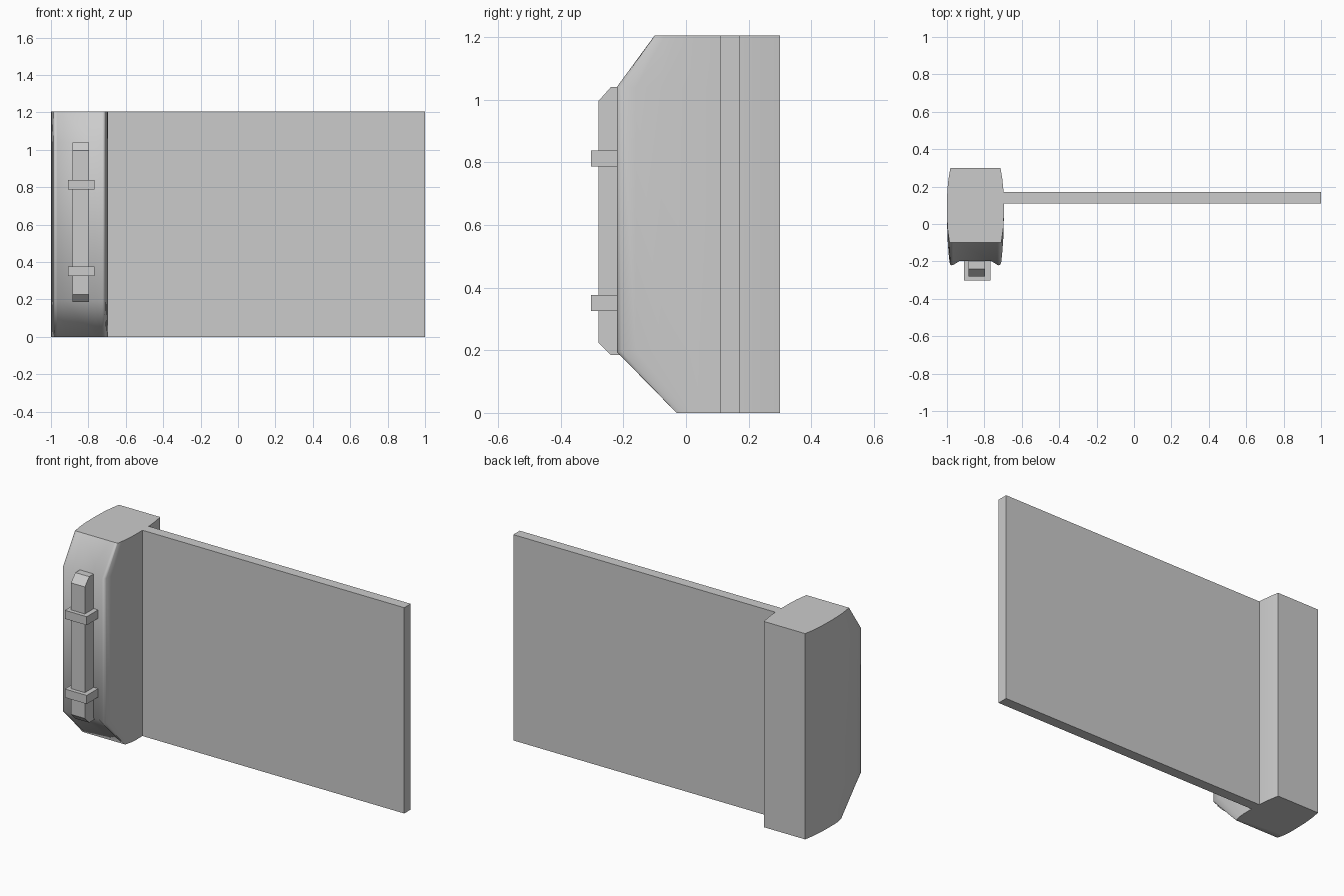
import bpy, bmesh, math

if "Cube" in bpy.data.objects:
    bpy.data.objects.remove(bpy.data.objects["Cube"])

H = 1.205
CX = -0.848          # centre line of the pillar


def make(name, verts, faces, angle=None):
    me = bpy.data.meshes.new(name)
    bm = bmesh.new()
    vs = [bm.verts.new(v) for v in verts]
    for f in faces:
        bm.faces.new([vs[i] for i in f])
    bmesh.ops.recalc_face_normals(bm, faces=bm.faces)
    bm.to_mesh(me)
    bm.free()
    ob = bpy.data.objects.new(name, me)
    bpy.context.collection.objects.link(ob)
    if angle:
        bpy.ops.object.select_all(action='DESELECT')
        ob.select_set(True)
        bpy.context.view_layer.objects.active = ob
        bpy.ops.object.shade_smooth_by_angle(angle=math.radians(angle))
    return ob


def loft(name, rings, angle=None):
    n = len(rings[0])
    faces = [list(range(n))[::-1], [n * (len(rings) - 1) + i for i in range(n)]]
    for r in range(len(rings) - 1):
        for i in range(n):
            j = (i + 1) % n
            faces.append([r * n + i, r * n + j, (r + 1) * n + j, (r + 1) * n + i])
    return make(name, [v for ring in rings for v in ring], faces, angle)


def box(name, x0, x1, y0, y1, z0, z1):
    ring = [(x0, y0), (x1, y0), (x1, y1), (x0, y1)]
    return loft(name, [[(x, y, z) for x, y in ring] for z in (z0, z1)])


# Pillar: half section with bulged side, rounded front ridge and front groove
half = [(0.134, 0.30), (0.144, 0.24), (0.150, 0.18), (0.152, 0.11), (0.152, 0.03),
        (0.149, -0.08), (0.143, -0.16), (0.138, -0.205), (0.134, -0.217),
        (0.126, -0.221), (0.118, -0.219), (0.085, -0.198)]
section = half + [(-x, y) for x, y in reversed(half)]


def pillar_ring(z, front=None):
    # At the ends the front is pulled back to a straight line
    ring = []
    for x, y in section:
        if front is not None and y < 0.05:
            t = 1 if y < -0.19 else (0.05 - y) / 0.27
            y = 0.05 + t * (front - 0.05)
        ring.append((CX + x, y, z))
    return ring


loft("pillar", [pillar_ring(0, -0.03), pillar_ring(0.195),
                pillar_ring(1.04), pillar_ring(H, -0.10)], 54)

# Wide flat panel
box("panel", -0.70, 1.0, 0.11, 0.17, 0, H)

# Handle bar with chamfered ends
bar = [(-0.19, 0.185), (-0.24, 0.185), (-0.28, 0.225),
       (-0.28, 0.995), (-0.24, 1.04), (-0.19, 1.04)]
loft("handle_bar", [[(x, y, z) for y, z in bar] for x in (-0.886, -0.796)])

# Brackets clasping the bar
for name, z in (("lower_bracket", 0.326), ("upper_bracket", 0.787)):
    box(name, -0.91, -0.768, -0.303, -0.19, z, z + 0.05)
